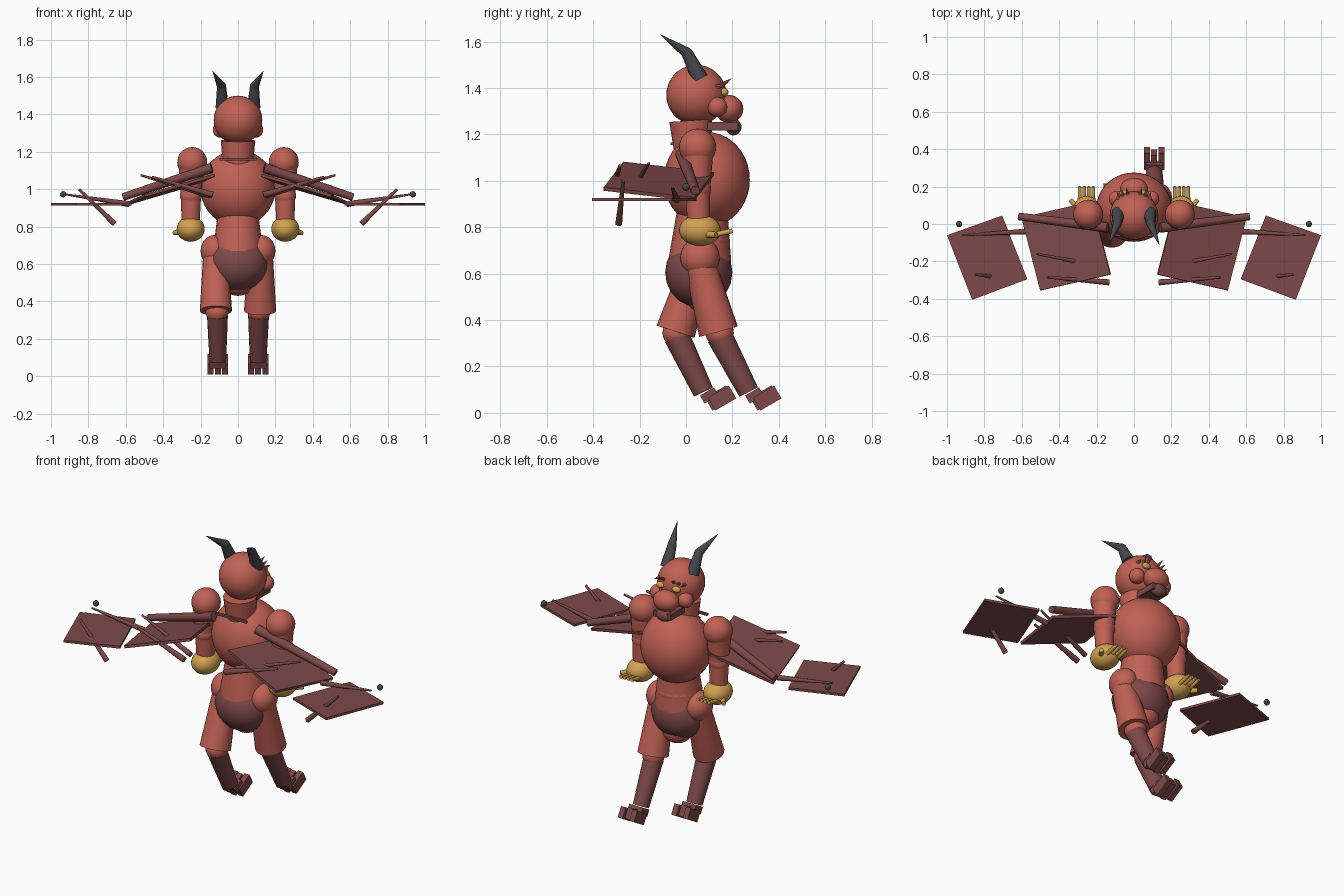
import bpy, bmesh, math
from mathutils import Vector, Matrix

if "Cube" in bpy.data.objects:
    bpy.data.objects.remove(bpy.data.objects["Cube"])


def material(name, rgb):
    m = bpy.data.materials.new(name)
    m.diffuse_color = (*rgb, 1)
    m.use_nodes = True
    m.node_tree.nodes["Principled BSDF"].inputs["Base Color"].default_value = m.diffuse_color
    return m


RED = material("red skin", (0.53, 0.12, 0.09))
MAROON = material("dark maroon", (0.205, 0.066, 0.066))
GOLD = material("gold", (0.65, 0.36, 0.08))
GREY = material("horn grey", (0.06, 0.064, 0.075))


def finish(name, bm, mat, smooth=True):
    bmesh.ops.recalc_face_normals(bm, faces=bm.faces[:])
    me = bpy.data.meshes.new(name)
    bm.to_mesh(me)
    bm.free()
    me.materials.append(mat)
    ob = bpy.data.objects.new(name, me)
    bpy.context.collection.objects.link(ob)
    if smooth:
        bpy.ops.object.select_all(action='DESELECT')
        ob.select_set(True)
        bpy.context.view_layer.objects.active = ob
        bpy.ops.object.shade_smooth_by_angle(angle=math.radians(40))
    return ob


def ball(name, c, r, mat, seg=28):
    r = (r, r, r) if isinstance(r, (int, float)) else r
    bm = bmesh.new()
    bmesh.ops.create_uvsphere(bm, u_segments=seg, v_segments=seg // 2, radius=1,
                              matrix=Matrix.Translation(c) @ Matrix.Diagonal((*r, 1)))
    return finish(name, bm, mat)


def limb(name, a, b, r1, r2, mat, seg=20):
    """Tapered cylinder running from a to b."""
    a, b = Vector(a), Vector(b)
    d = b - a
    bm = bmesh.new()
    bmesh.ops.create_cone(bm, cap_ends=True, segments=seg, radius1=r1, radius2=r2,
                          depth=d.length,
                          matrix=Matrix.Translation((a + b) / 2)
                          @ d.to_track_quat('Z', 'Y').to_matrix().to_4x4())
    return finish(name, bm, mat)


def box(name, c, size, mat, pitch=0):
    bm = bmesh.new()
    bmesh.ops.create_cube(bm, size=1, matrix=Matrix.Translation(c)
                          @ Matrix.Rotation(pitch, 4, 'X') @ Matrix.Diagonal((*size, 1)))
    return finish(name, bm, mat, False)


def plate(name, corners, thick, mat):
    """Flat four-cornered slab."""
    p = [Vector(c) for c in corners]
    n = (p[1] - p[0]).cross(p[3] - p[0]).normalized() * thick / 2
    bm = bmesh.new()
    top = [bm.verts.new(v + n) for v in p]
    low = [bm.verts.new(v - n) for v in p]
    bm.faces.new(top)
    bm.faces.new(low[::-1])
    for i in range(4):
        j = (i + 1) % 4
        bm.faces.new((top[i], low[i], low[j], top[j]))
    return finish(name, bm, mat, False)


# Body core
ball("torso", (0, 0.09, 1.005), (0.2, 0.185, 0.205), RED, 40)
limb("waist", (0, 0.06, 0.66), (0, 0.07, 0.86), 0.135, 0.11, RED)
ball("waist_roll", (0, 0.065, 0.74), (0.125, 0.125, 0.06), RED)
ball("pelvis", (0, 0.055, 0.605), (0.165, 0.145, 0.15), MAROON, 20)
ball("crotch", (0, 0.08, 0.5), (0.085, 0.08, 0.07), RED)

# Neck, head and face
limb("neck", (0, 0.03, 1.12), (0, 0.02, 1.26), 0.08, 0.092, RED)
ball("head", (0, 0.045, 1.37), 0.13, RED, 36)
ball("muzzle", (0, 0.185, 1.31), (0.075, 0.062, 0.06), RED)
box("jaw", (0, 0.15, 1.235), (0.11, 0.15, 0.035), MAROON)
ball("chin", (0, 0.205, 1.232), (0.05, 0.034, 0.036), MAROON)
box("collar_bar", (0, -0.06, 1.16), (0.2, 0.015, 0.012), MAROON)

for tag, s, knee_y, ankle_y, toe_y in (("left", -1, -0.04, 0.075, 0.155),
                                       ("right", 1, 0.145, 0.27, 0.35)):
    def P(x, y, z):
        return (s * x, y, z)

    # Face details and horns
    ball(f"cheek_{tag}", P(0.092, 0.135, 1.318), 0.043, RED)
    ball(f"eye_{tag}", P(0.052, 0.165, 1.382), (0.026, 0.018, 0.018), GOLD)
    for i in range(3):
        x = 0.03 + 0.025 * i
        limb(f"brow_spike_{i}_{tag}", P(x, 0.14 - 0.008 * i, 1.405),
             P(x + 0.01, 0.195 - 0.012 * i, 1.44 - 0.015 * i), 0.014, 0.001, RED, 8)
    limb(f"horn_base_{tag}", P(0.085, 0.06, 1.44), P(0.088, 0.005, 1.55), 0.036, 0.025, GREY, 10)
    ball(f"horn_joint_{tag}", P(0.088, 0.005, 1.55), 0.025, GREY, 12)
    limb(f"horn_tip_{tag}", P(0.088, 0.005, 1.55), P(0.135, -0.11, 1.63), 0.025, 0.001, GREY, 10)

    # Arms
    ball(f"shoulder_{tag}", P(0.245, 0.05, 1.145), 0.08, RED)
    limb(f"upper_arm_{tag}", P(0.25, 0.05, 1.13), P(0.252, 0.05, 0.97), 0.068, 0.055, RED)
    ball(f"elbow_{tag}", P(0.252, 0.05, 0.965), 0.058, RED)
    limb(f"forearm_{tag}", P(0.252, 0.05, 0.97), P(0.253, 0.055, 0.81), 0.055, 0.048, RED)
    ball(f"hand_{tag}", P(0.253, 0.06, 0.787), (0.075, 0.09, 0.068), GOLD)
    for i in range(4):
        x = 0.218 + 0.024 * i
        limb(f"finger_{i}_{tag}", P(x, 0.11, 0.765), P(x, 0.2, 0.785), 0.012, 0.01, GOLD, 10)
    limb(f"thumb_{tag}", P(0.3, 0.085, 0.77), P(0.34, 0.13, 0.767), 0.016, 0.013, GOLD, 10)

    # Legs
    ball(f"hip_{tag}", P(0.125, 0.06, 0.67), (0.075, 0.085, 0.085), RED)
    limb(f"thigh_{tag}", P(0.12, 0.055, 0.66), P(0.118, knee_y - 0.005, 0.35), 0.066, 0.086, RED)
    ball(f"knee_{tag}", P(0.112, knee_y, 0.345), 0.061, RED)
    limb(f"shin_{tag}", P(0.11, knee_y, 0.33), P(0.108, ankle_y, 0.09), 0.056, 0.045, MAROON)
    tilt = math.radians(30)
    box(f"foot_{tag}", P(0.108, ankle_y + 0.025, 0.075), (0.09, 0.07, 0.04), MAROON, tilt)
    for i in (-1, 0, 1):
        box(f"toe_{i + 1}_{tag}", P(0.108 + 0.038 * i, toe_y - (0.012 if i == 0 else 0), 0.064),
            (0.032, 0.105, 0.064), MAROON, tilt)

    # Wings: inner and outer membranes with bones
    plate(f"inner_membrane_{tag}", [P(0.125, -0.27, 1.075), P(0.5, -0.355, 0.965),
          P(0.6, 0.035, 0.92), P(0.225, 0.12, 1.03)], 0.016, MAROON)
    plate(f"outer_membrane_{tag}", [P(0.57, -0.295, 0.92), P(0.865, -0.405, 0.92),
          P(1.0, -0.06, 0.92), P(0.705, 0.045, 0.92)], 0.014, MAROON)
    limb(f"wing_arm_bone_{tag}", P(0.14, -0.02, 1.115), P(0.615, 0.04, 0.958), 0.027, 0.02, MAROON, 12)
    limb(f"wing_rib_low_{tag}", P(0.135, -0.312, 0.97), P(0.46, -0.285, 1.065), 0.017, 0.007, MAROON, 10)
    limb(f"wing_rib_high_{tag}", P(0.15, -0.23, 0.965), P(0.52, -0.16, 1.075), 0.015, 0.006, MAROON, 10)
    limb(f"outer_rib_{tag}", P(0.66, -0.29, 0.815), P(0.85, -0.27, 1.0), 0.015, 0.007, MAROON, 10)
    limb(f"outer_wing_bone_{tag}", P(0.58, -0.04, 0.92), P(0.92, -0.06, 0.972), 0.016, 0.005, MAROON, 10)
    ball(f"wing_claw_{tag}", P(0.935, 0.0, 0.973), 0.017, GREY, 12)
